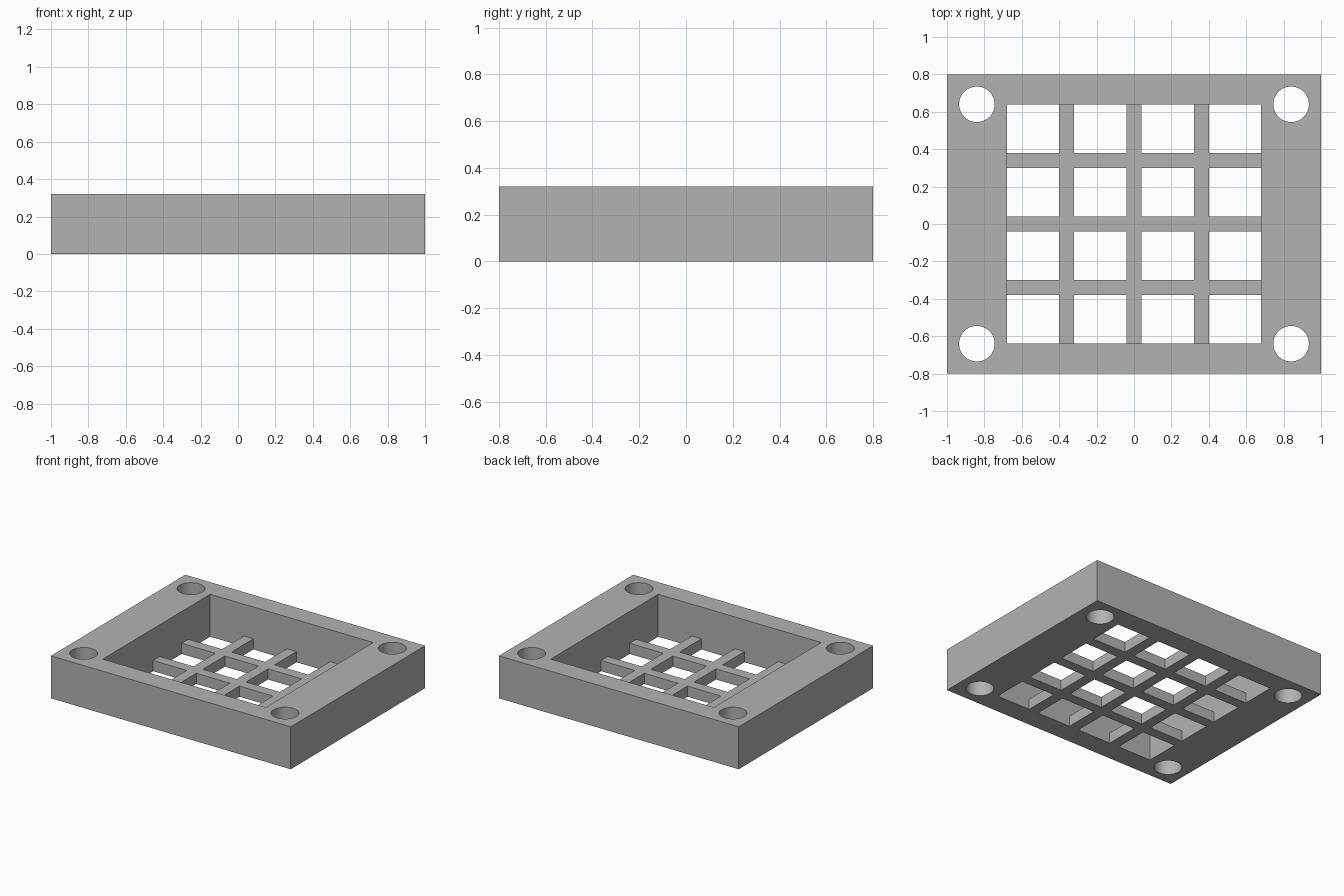
import bpy
import bmesh
from mathutils import Matrix

if "Cube" in bpy.data.objects:
    bpy.data.objects.remove(bpy.data.objects["Cube"], do_unlink=True)

WIDTH, DEPTH, HEIGHT = 2.0, 1.6, 0.32
OPEN_X, OPEN_Y = 1.36, 1.28          # central opening
BAR = 0.08                           # bar width and height
CELLS = 4                            # windows along each direction
HOLE_X, HOLE_Y, HOLE_R = 0.84, 0.64, 0.095

grey = bpy.data.materials.new("plain_grey")
grey.use_nodes = True
colour = (0.45, 0.45, 0.45, 1)
grey.diffuse_color = colour
grey.node_tree.nodes["Principled BSDF"].inputs["Base Color"].default_value = colour


def make_object(name, bm):
    bmesh.ops.recalc_face_normals(bm, faces=bm.faces)
    mesh = bpy.data.meshes.new(name)
    bm.to_mesh(mesh)
    bm.free()
    mesh.materials.append(grey)
    obj = bpy.data.objects.new(name, mesh)
    bpy.context.collection.objects.link(obj)
    return obj


def add_box(bm, size, z):
    matrix = Matrix.Translation((0, 0, z)) @ Matrix.Diagonal((*size, 1))
    bmesh.ops.create_cube(bm, size=1, matrix=matrix)


def activate(obj):
    bpy.ops.object.select_all(action="DESELECT")
    obj.select_set(True)
    bpy.context.view_layer.objects.active = obj


# Outer frame block
bm = bmesh.new()
add_box(bm, (WIDTH, DEPTH, HEIGHT), HEIGHT / 2)
frame = make_object("frame", bm)

# Cutter: central opening and four corner screw holes
bm = bmesh.new()
add_box(bm, (OPEN_X, OPEN_Y, HEIGHT * 2), HEIGHT / 2)
for sx in (-1, 1):
    for sy in (-1, 1):
        bmesh.ops.create_cone(
            bm, cap_ends=True, segments=64, radius1=HOLE_R, radius2=HOLE_R,
            depth=HEIGHT * 2,
            matrix=Matrix.Translation((sx * HOLE_X, sy * HOLE_Y, HEIGHT / 2)))
cutter = make_object("frame_cutter", bm)
cutter.hide_render = True

cut = frame.modifiers.new("openings", "BOOLEAN")
cut.operation = "DIFFERENCE"
cut.solver = "EXACT"
cut.object = cutter
activate(frame)
bpy.ops.object.modifier_apply(modifier=cut.name)
bpy.data.objects.remove(cutter, do_unlink=True)
bpy.ops.object.shade_smooth_by_angle()


# Grate: crossing bars flush with the underside of the frame
def grid_lines(length):
    pitch = (length + BAR) / CELLS
    lines = []
    for i in range(CELLS):
        start = -length / 2 + i * pitch
        lines += [start, start + pitch - BAR]
    return lines


xs, ys = grid_lines(OPEN_X), grid_lines(OPEN_Y)
bm = bmesh.new()
points = [[bm.verts.new((x, y, 0)) for y in ys] for x in xs]
for i in range(len(xs) - 1):
    for j in range(len(ys) - 1):
        if i % 2 or j % 2:           # odd strips are bars, the rest are windows
            bm.faces.new((points[i][j], points[i + 1][j],
                          points[i + 1][j + 1], points[i][j + 1]))
bmesh.ops.delete(bm, geom=[v for v in bm.verts if not v.link_faces], context="VERTS")
raised = bmesh.ops.extrude_face_region(bm, geom=bm.faces[:], use_keep_orig=True)
bmesh.ops.translate(
    bm, vec=(0, 0, BAR),
    verts=[g for g in raised["geom"] if isinstance(g, bmesh.types.BMVert)])
make_object("grate", bm)
